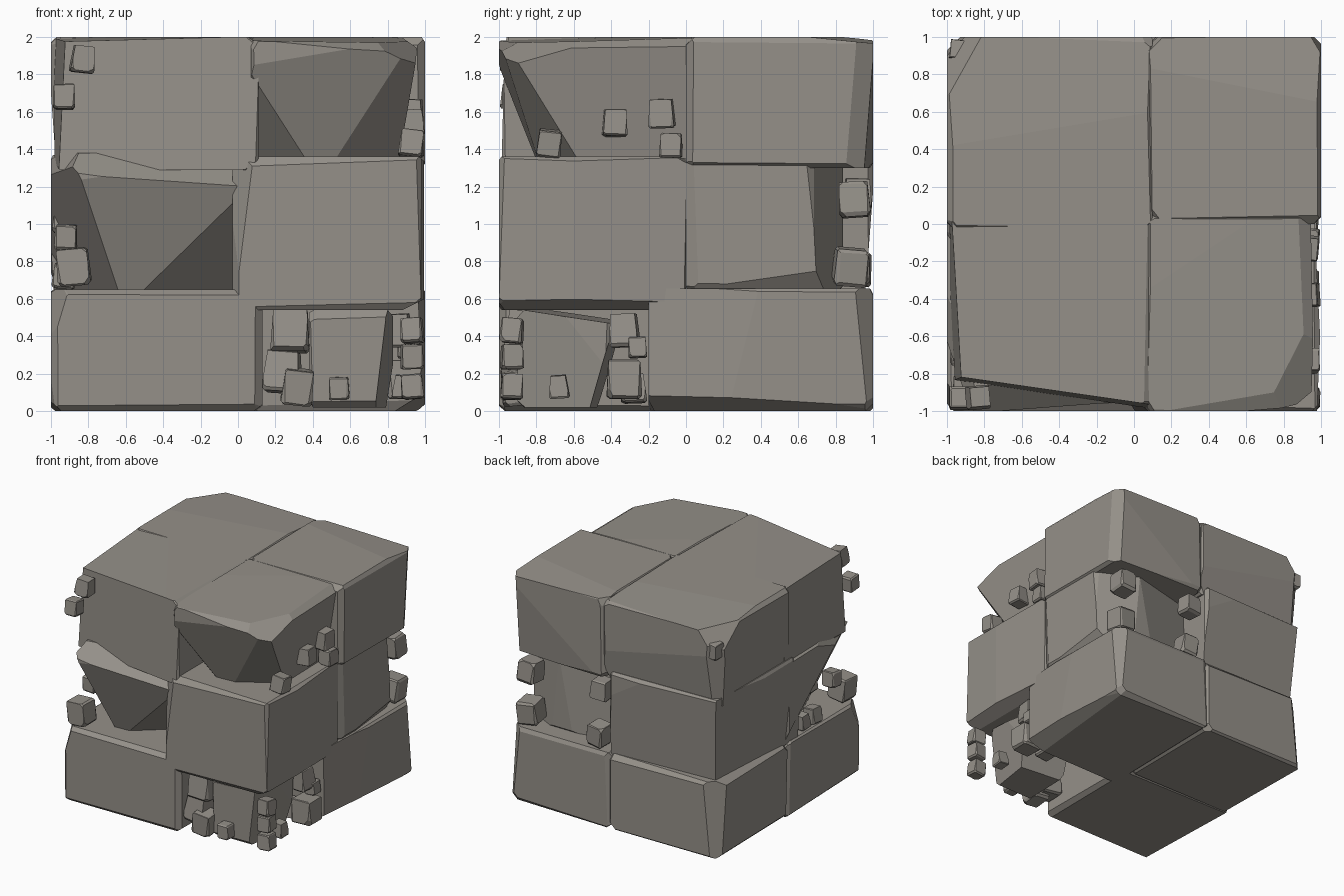
import bpy, bmesh, random
from mathutils import Vector, Matrix, Euler
from itertools import product

if "Cube" in bpy.data.objects:
    bpy.data.objects.remove(bpy.data.objects["Cube"])

random.seed(7)
rock = bpy.data.materials.new("warm_grey_rock")
rock.diffuse_color = (.30, .28, .25, 1)
rock.use_nodes = True
rock.node_tree.nodes["Principled BSDF"].inputs["Base Color"].default_value = rock.diffuse_color


def chop(bm, point, normal):
    """Slice off everything on the outer side of a plane and cap the cut."""
    bmesh.ops.bisect_plane(bm, geom=bm.verts[:] + bm.edges[:] + bm.faces[:], dist=1e-5,
                           plane_co=Vector(point), plane_no=Vector(normal).normalized(),
                           clear_outer=True)
    rim = [e for e in bm.edges if e.is_boundary]
    if rim:
        bmesh.ops.holes_fill(bm, edges=rim, sides=0)


def finish(bm, name):
    bmesh.ops.recalc_face_normals(bm, faces=bm.faces[:])
    me = bpy.data.meshes.new(name)
    bm.to_mesh(me)
    bm.free()
    me.materials.append(rock)
    ob = bpy.data.objects.new(name, me)
    bpy.context.collection.objects.link(ob)
    return ob


def chip_edges(bm, lo, hi, small, big):
    """Irregular hewn chamfers along the 12 edges and 8 corners of a box."""
    for s in product((-1, 0, 1), repeat=3):
        n = sum(abs(v) for v in s)
        if n < 2:
            continue
        p = Vector([(lo[i] + hi[i]) / 2 + s[i] * (hi[i] - lo[i]) / 2 for i in range(3)])
        nrm = Vector([v * random.uniform(0.6, 1.4) + random.uniform(-.03, .03) * (v == 0) for v in s])
        nrm.normalize()
        d = random.uniform(small, big) * (1 if n == 2 else 1.9)
        chop(bm, p - nrm * d, nrm)


def box_bm(lo, hi):
    bm = bmesh.new()
    c = (Vector(lo) + Vector(hi)) / 2
    sz = Vector(hi) - Vector(lo)
    bmesh.ops.create_cube(bm, size=1, matrix=Matrix.Translation(c) @ Matrix.Diagonal((*sz, 1)))
    return bm


def stone(name, x, y, z, cuts=(), small=.01, big=.03):
    lo, hi = (x[0], y[0], z[0]), (x[1], y[1], z[1])
    bm = box_bm(lo, hi)
    for p, n in cuts:
        chop(bm, p, n)
    chip_edges(bm, lo, hi, small, big)
    return finish(bm, name)


def pebble(name, loc, size):
    h = Vector((size, size, size * 1.1)) / 2
    bm = box_bm(-h, h)
    t = random.uniform(.72, .95)
    for v in bm.verts:
        if v.co.z > 0:
            v.co.x *= t
            v.co.y *= t
    chip_edges(bm, -h, h, size * .04, size * .09)
    rot = Euler([random.uniform(-.12, .12) for _ in range(3)]).to_matrix().to_4x4()
    # keep rubble inside the cube's outline
    lim = .995 - size * .53
    loc = Vector((max(-lim, min(lim, loc[0])), max(-lim, min(lim, loc[1])), loc[2]))
    bm.transform(Matrix.Translation(loc) @ rot)
    finish(bm, name)


# bottom course, leaving a hollow at the front right corner
stone("bottom_front_left", (-1, .13), (-1, .04), (0, .65),
      [((-1, -.93, .1), (-1, -.25, -.1)), ((-.95, -1, .5), (-1, -.6, .3))])
stone("bottom_back_left", (-1, .06), (0, 1), (0, .65), [((-.95, .95, .3), (-1, 1, .1))])
stone("bottom_back_right", (.02, 1), (-.2, 1), (0, .655),
      [((1, .3, .3), (1, -.06, .015)), ((.98, -.1, .08), (.6, -.06, -1)), ((.97, .97, .3), (1, 1, .1))])
stone("hollow_block", (.38, .83), (-.9, -.38), (.02, .54),
      [((.6, -.41, .3), (.1, 1, -.3)), ((.8, -.6, .2), (1, -.15, -.12)), ((.6, -.6, .51), (.05, .15, 1))])

# middle course
stone("middle_front_right", (-.03, 1), (-1, .0), (.54, 1.36),
      [((.995, -.6, .9), (1, .05, 0)), ((.995, -.6, .9), (1, -.04, 0)),
       ((1, -.8, .6), (.5, 0, -1)), ((0, -.97, 1), (-.8, -1, .1))])
stone("middle_front_left", (-1, .02), (-1, .05), (.6, 1.38),
      [((-.5, -.97, 1.2), (.05, -1, -.35)),
       ((-.74, -.9, .95), (-.75, -.3, -.36)),
       ((-.3, -.84, .85), (.42, -.5, -.58)),
       ((-.5, -.97, 1.25), (.1, -.65, .75)),
       ((-.93, -.8, 1.3), (-.8, -.2, .6))])
stone("middle_back_left", (-1, .05), (-.16, 1), (.63, 1.37),
      [((-.5, .98, 1.25), (-.05, 1, -.08)), ((-1, .3, 1.3), (-1, .06, -.06))])
stone("middle_back_right", (.0, .985), (.0, .84), (.62, 1.41),
      [((.95, .7, 1), (.5, 1, .05)), ((.95, .72, 1), (1, .9, .1)),
       ((.97, .3, .67), (1, .1, -.7)), ((.3, .77, 1), (-.25, 1, .05))], .02, .04)

# top course
stone("top_front_left", (-.98, .11), (-1, .06), (1.29, 2),
      [((-.93, -.82, 1.9), (-.145, -1, .03)), ((-.95, -.7, 1.6), (-1, -.06, .05)),
       ((-.5, -.5, 1.995), (-.03, -.02, 1))])
stone("top_front_right", (.07, 1), (-1, .06), (1.35, 2),
      [((.5, -1, 1.92), (.06, -1, -.36)),
       ((.95, -.6, 1.9), (1, .02, -.16)),
       ((.66, -.86, 1.56), (.5, -.8, -.58)),
       ((.26, -.86, 1.5), (-.5, -.7, -.6)),
       ((.93, -.8, 1.9), (.55, -.3, 1)),
       ((.93, -.4, 1.96), (.7, 0, 1)),
       ((.45, -.98, 1.96), (.1, -.5, 1)),
       ((.5, -.4, 1.99), (.02, -.03, 1))])
stone("top_back_right", (.08, 1), (-.0, 1), (1.3, 2),
      [((.9, .98, 1.6), (.06, 1, -.08)), ((.97, .93, 1.6), (1, .6, -.05)),
       ((.5, .85, 1.99), (.02, .1, 1))])
stone("top_back_left", (-1, .1), (-.03, 1), (1.3, 2),
      [((-.9, .82, 2), (-1, .6, .75)), ((-.95, .93, 1.6), (-1, 1, -.1)),
       ((-.5, .99, 1.6), (-.03, 1, -.14)), ((-1, .3, 1.7), (-1, 0, -.07)),
       ((-.5, .5, 2), (-.01, .06, 1))])

# loose rubble in the hollows: x, y, z, size
rubble = {
    "hollow_rubble": [(.93, -.93, .43, .12), (.93, -.93, .29, .12), (.93, -.93, .13, .12),
                      (.28, -.86, .43, .21), (.24, -.85, .21, .2), (.32, -.92, .13, .17),
                      (.54, -.94, .12, .11), (.88, -.68, .13, .11), (.9, -.33, .17, .19),
                      (.85, -.33, .43, .16), (.9, -.26, .34, .1), (.72, -.28, .12, .14)],
    "left_rubble": [(-.92, -.7, .93, .12), (-.88, -.9, .77, .18), (-.93, -.27, .72, .11),
                    (-.93, -.42, .72, .12), (-.93, -.35, 1.02, .13)],
    "back_rubble": [(.87, .9, 1.13, .17), (.88, .88, .77, .18), (.17, .92, 1.16, .15),
                    (.2, .92, .76, .16)],
    "top_rubble": [(-.83, -.93, 1.88, .13), (-.93, -.93, 1.68, .12), (-.93, .93, 1.8, .12),
                   (.94, -.73, 1.43, .13), (.94, -.38, 1.54, .13), (.94, -.13, 1.59, .14),
                   (.94, -.08, 1.42, .12)],
}
for group, items in rubble.items():
    for i, (x, y, z, s) in enumerate(items):
        pebble(f"{group}_{i + 1}", (x, y, z), s)
